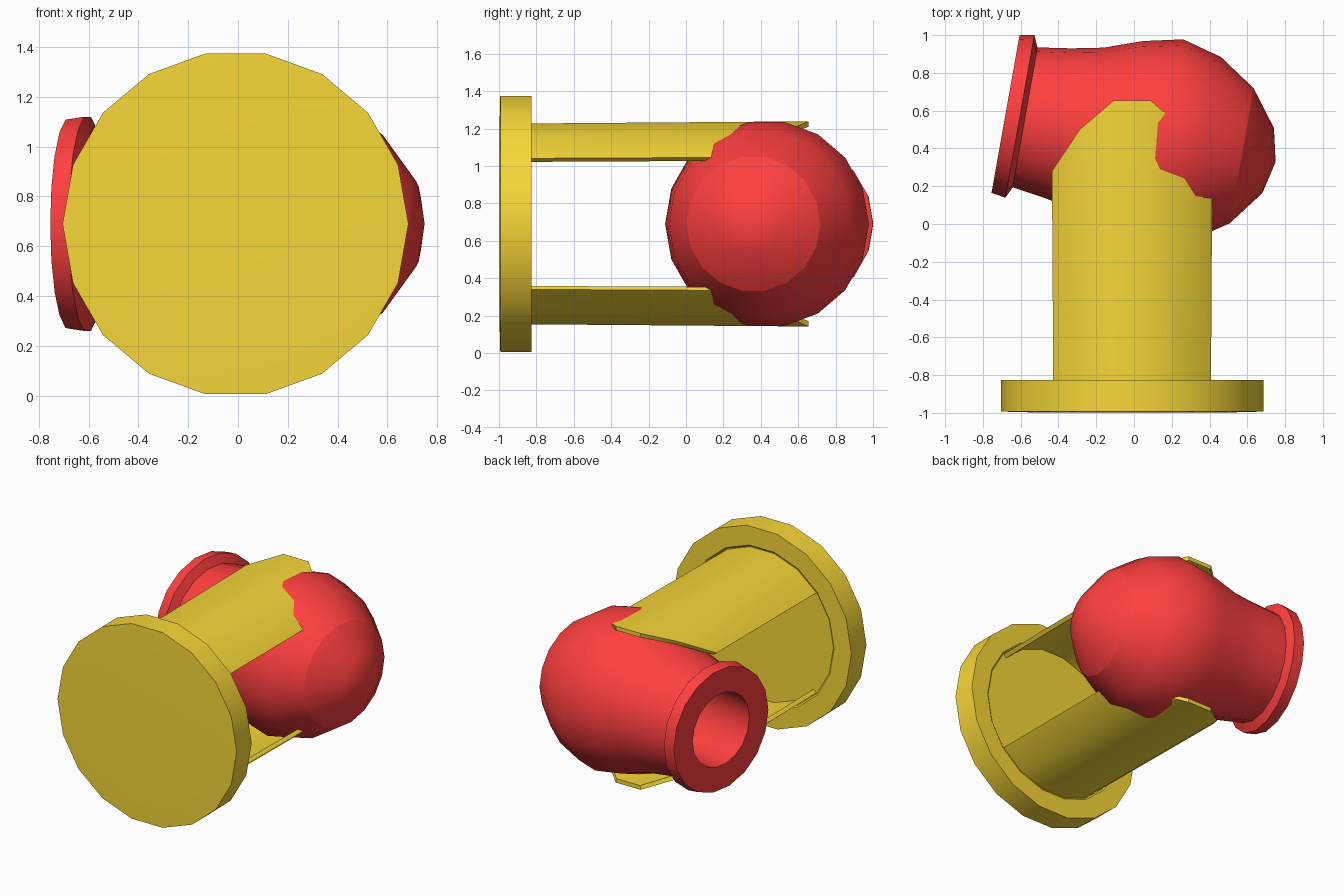
import bpy, bmesh
from math import cos, sin, radians, pi
from mathutils import Vector

if "Cube" in bpy.data.objects:
    bpy.data.objects.remove(bpy.data.objects["Cube"])

SIDES = 18
CX, CZ = -0.01, 0.69


def material(name, rgb):
    m = bpy.data.materials.new(name)
    m.diffuse_color = (*rgb, 1)
    m.use_nodes = True
    m.node_tree.nodes["Principled BSDF"].inputs["Base Color"].default_value = m.diffuse_color
    return m


yellow = material("yellow", (0.93, 0.68, 0.04))
red = material("red", (1.0, 0.05, 0.05))


def finish(bm, name, mat):
    bmesh.ops.remove_doubles(bm, verts=bm.verts, dist=1e-5)
    bmesh.ops.recalc_face_normals(bm, faces=bm.faces)
    me = bpy.data.meshes.new(name)
    bm.to_mesh(me)
    bm.free()
    ob = bpy.data.objects.new(name, me)
    bpy.context.collection.objects.link(ob)
    me.materials.append(mat)
    bpy.ops.object.select_all(action='DESELECT')
    ob.select_set(True)
    bpy.context.view_layer.objects.active = ob
    bpy.ops.object.shade_smooth_by_angle(angle=radians(30))
    return ob


def lathe(name, profile, origin, axis, mat, crease=None):
    """Revolve (distance, radius) points about a horizontal axis."""
    o, d = Vector(origin), Vector(axis).normalized()
    up = Vector((0, 0, 1))
    side = up.cross(d)
    bm = bmesh.new()
    rings = []
    for s, r in profile:
        rings.append([bm.verts.new(o + d * s + side * (r * cos(2 * pi * i / SIDES))
                                   + up * (r * sin(2 * pi * i / SIDES)))
                      for i in range(SIDES)])
    for a, b in zip(rings, rings[1:]):
        for i in range(SIDES):
            j = (i + 1) % SIDES
            bm.faces.new((a[i], a[j], b[j], b[i]))
    if crease is not None:
        ring = set(rings[crease])
        for e in bm.edges:
            if e.verts[0] in ring and e.verts[1] in ring:
                e.smooth = False
    return finish(bm, name, mat)


# Round mounting plate with a shallow recess between the arms
lathe("mounting_plate",
      [(0.0, 0), (0.0, 0.54), (0.004, 0.695), (0.17, 0.695),
       (0.17, 0.56), (0.162, 0.55), (0.162, 0)],
      (CX, -0.997, CZ), (0, 1, 0), yellow)

# Pivoting ball head: bored nozzle rim, neck, ball and end dome
lathe("ball_nozzle",
      [(0.6, 0), (0.6, 0.255), (0.0, 0.255), (0.0, 0.425), (0.077, 0.437),
       (0.105, 0.376), (0.28, 0.402), (0.45, 0.436), (0.65, 0.507),
       (0.857, 0.553), (1.07, 0.496), (1.27, 0.363), (1.412, 0.175), (1.452, 0)],
      (-0.68, 0.583, CZ), (0.985, -0.175, 0), red, crease=11)


# Curved shell arms with stepped rounded tips, one above and one below
def arm(name, sign):
    angles = (40, 60, 80, 100, 120, 140)
    tips = (0.28, 0.50, 0.655, 0.655, 0.50, 0.28)
    bm = bmesh.new()
    cols = []
    for a, tip in zip(angles, tips):
        c, s = cos(radians(a)), sin(radians(a)) * sign
        col = []
        for y, r in ((-0.84, 0.545), (tip, 0.545 + 0.008 * (tip + 0.84)),
                     (tip, 0.516 + 0.008 * (tip + 0.84)), (-0.84, 0.516)):
            col.append(bm.verts.new((CX + r * c, y, CZ + r * s)))
        cols.append(col)
    for p, q in zip(cols, cols[1:]):
        for i in range(4):
            j = (i + 1) % 4
            bm.faces.new((p[i], p[j], q[j], q[i]))
    bm.faces.new(cols[0])
    bm.faces.new(cols[-1])
    finish(bm, name, yellow)


arm("upper_arm", 1)
arm("lower_arm", -1)
